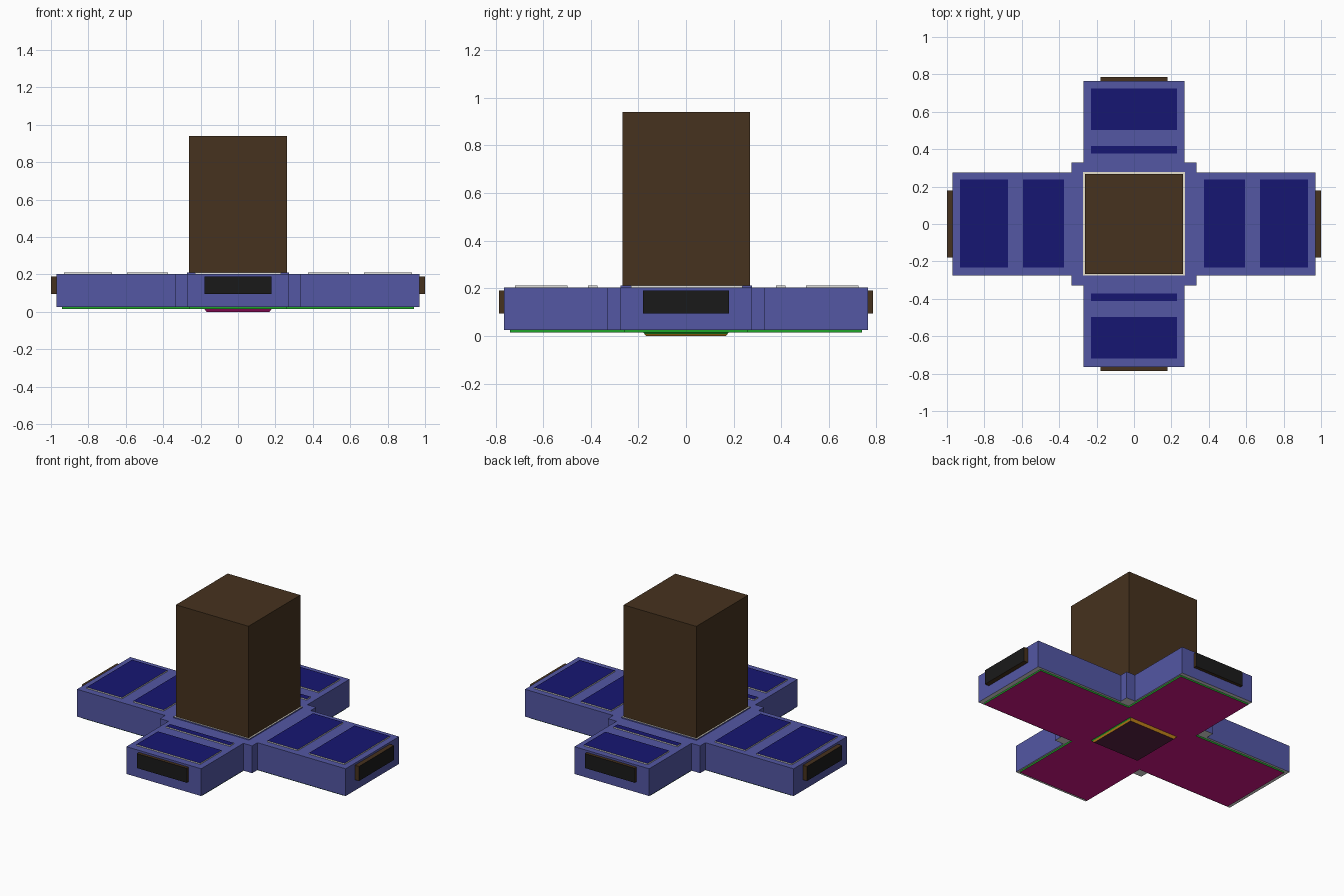
import bpy
import bmesh

cube = bpy.data.objects.get("Cube")
if cube:
    bpy.data.objects.remove(cube, do_unlink=True)


def material(name, rgb):
    """Flat material from 0-255 display values, stored as linear."""
    lin = []
    for v in rgb:
        c = v / 255
        lin.append(c / 12.92 if c < 0.04045 else ((c + 0.055) / 1.055) ** 2.4)
    m = bpy.data.materials.new(name)
    m.use_nodes = True
    m.diffuse_color = (*lin, 1)
    m.node_tree.nodes["Principled BSDF"].inputs["Base Color"].default_value = (*lin, 1)
    return m


BLUE = material("slate_blue", (83, 87, 164))
BROWN = material("dark_brown", (70, 50, 30))
NAVY = material("navy", (22, 22, 114))
GREY = material("light_grey", (225, 225, 222))
BLACK = material("near_black", (26, 26, 26))
GREEN = material("green", (30, 165, 40))
MAGENTA = material("magenta", (212, 22, 135))
PLUM = material("dark_plum", (90, 34, 68))
OCHRE = material("ochre", (215, 145, 30))
CREAM = material("cream", (232, 226, 208))


def prism(name, outline, z0, z1, mats, rule=None, foot=1.0):
    """Extrude an outline; the rule picks each face's material from its normal."""
    bm = bmesh.new()
    low = [bm.verts.new((x * foot, y * foot, z0)) for x, y in outline]
    high = [bm.verts.new((x, y, z1)) for x, y in outline]
    bm.faces.new(low[::-1])
    bm.faces.new(high)
    for i in range(len(low)):
        j = (i + 1) % len(low)
        bm.faces.new((low[i], low[j], high[j], high[i]))
    bm.normal_update()
    if rule:
        for f in bm.faces:
            f.material_index = int(rule(f.normal))
    me = bpy.data.meshes.new(name)
    bm.to_mesh(me)
    bm.free()
    for m in mats:
        me.materials.append(m)
    ob = bpy.data.objects.new(name, me)
    bpy.context.collection.objects.link(ob)


def rect(x0, x1, y0, y1):
    return [(x0, y0), (x1, y0), (x1, y1), (x0, y1)]


def quadrants(corner):
    """Mirror a first-quadrant corner path into a closed outline."""
    back = corner[::-1]
    return (corner + [(-x, y) for x, y in back]
            + [(-x, -y) for x, y in corner] + [(x, -y) for x, y in back])


def up(n):
    return n.z > 0.5


def down(n):
    return n.z < -0.9


def pad_face(n):
    """Bottom 1, front 2, the other sides 0."""
    return 1 if down(n) else 2 if n.y < -0.3 else 0


def pad_rim_face(n):
    """Left and right sides 1, front 2, the rest 0."""
    return 1 if abs(n.x) > 0.3 else 2 if n.y < -0.3 else 0


# Cross-shaped hull with stepped inner corners
hull = quadrants([(0.97, 0.275), (0.333, 0.275), (0.333, 0.33),
                  (0.27, 0.33), (0.27, 0.765)])
prism("hull", hull, 0.025, 0.203, (BLUE, GREY), down)

# Underside plate and tapered centre pad with its rim
under = quadrants([(0.94, 0.26), (0.26, 0.26), (0.26, 0.74)])
prism("underside_plate", under, 0.015, 0.025, (GREEN, MAGENTA), down)
prism("centre_pad_rim", rect(-0.18, 0.18, -0.18, 0.18), 0.009, 0.015,
      (OCHRE, GREEN, MAGENTA), pad_rim_face, foot=0.972)
prism("centre_pad", rect(-0.175, 0.175, -0.175, 0.175), 0, 0.009,
      (OCHRE, PLUM, MAGENTA), pad_face, foot=0.957)

# Tower on its thin collar
prism("tower_collar", rect(-0.272, 0.272, -0.275, 0.278), 0.203, 0.211, (BLUE, CREAM), up)
prism("tower", rect(-0.262, 0.262, -0.266, 0.268), 0.211, 0.94, (BROWN,))

# Deck panels and end hatches on each pair of arms
for s, x_side, y_side in ((1, "left", "back"), (-1, "right", "front")):
    for part, a, b in (("inner", 0.375, 0.593), ("outer", 0.675, 0.93)):
        x0, x1 = sorted((s * a, s * b))
        prism(f"{x_side}_{part}_panel", rect(x0, x1, -0.232, 0.237),
              0.203, 0.211, (GREY, NAVY), up)
    for part, a, b in (("inner", 0.375, 0.415), ("outer", 0.5, 0.722)):
        y0, y1 = sorted((s * a, s * b))
        prism(f"{y_side}_{part}_panel", rect(-0.23, 0.23, y0 + 0.003, y1 + 0.003),
              0.203, 0.211, (GREY, NAVY), up)
    x0, x1 = sorted((s * 0.965, s))
    prism(f"{x_side}_hatch", rect(x0, x1, -0.18, 0.18), 0.095, 0.19,
          (BROWN, BLACK), lambda n: abs(n.x) > 0.5)
    y0, y1 = sorted((s * 0.76, s * 0.785))
    prism(f"{y_side}_hatch", rect(-0.18, 0.18, y0, y1), 0.095, 0.19,
          (BROWN, BLACK), lambda n: abs(n.y) > 0.5)
